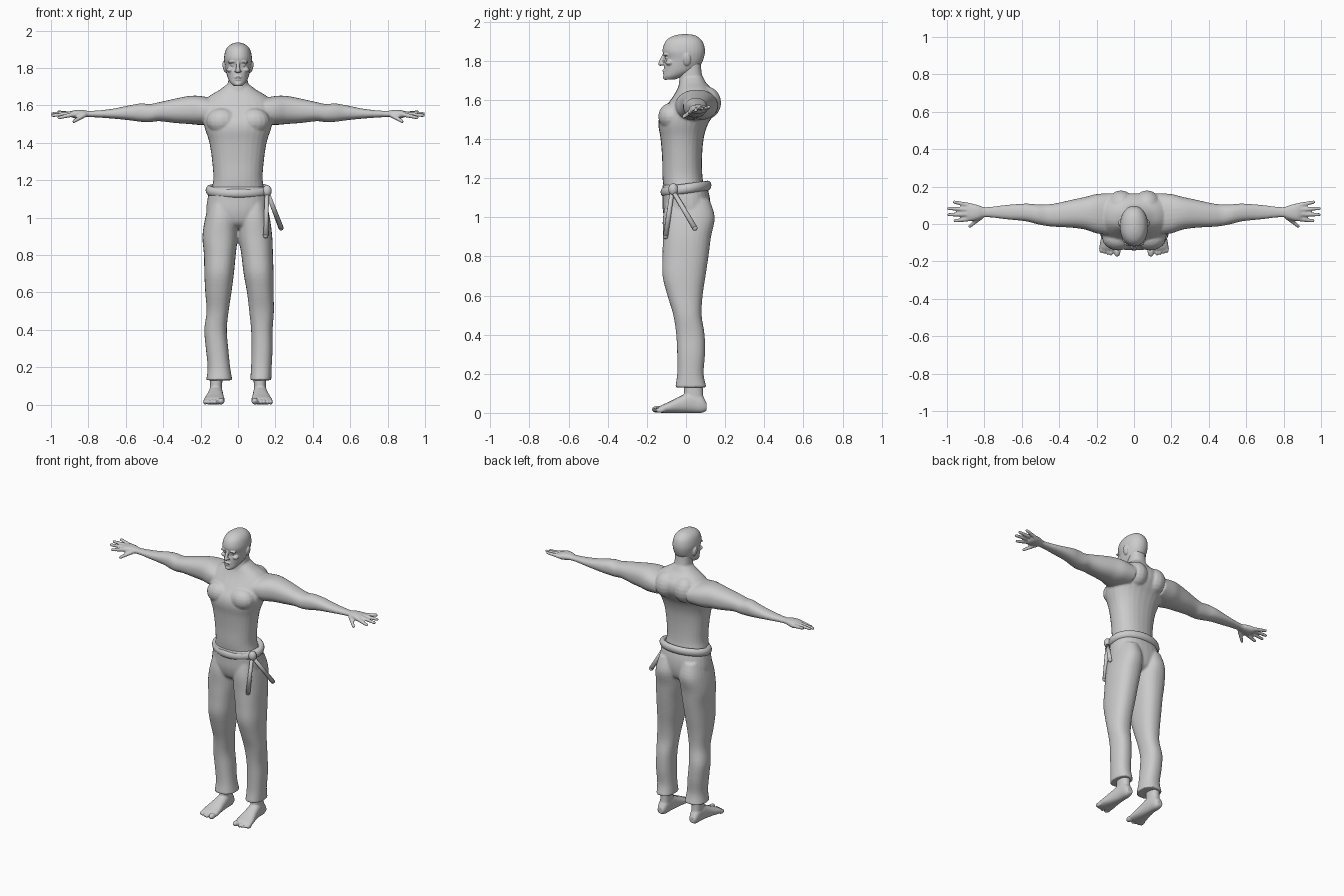
import bpy, bmesh, math
from mathutils import Vector, Matrix

grey = bpy.data.materials.new("plain grey")
grey.diffuse_color = (0.6, 0.6, 0.6, 1)
AXES = {'x': (0, 1, 2), 'y': (1, 0, 2), 'z': (2, 0, 1)}


def spline(a, b, c, d, t):
    return tuple(0.5 * (2*q + (r-p)*t + (2*p-5*q+4*r-s)*t*t + (3*q-p-3*r+s)*t**3)
                 for p, q, r, s in zip(a, b, c, d))


def loft(bm, axis, secs, mirror=1, power=2.3, n=28, sub=4):
    """Rounded rings along an axis; section = (position, min, max, min, max)."""
    k, u, v = AXES[axis]
    fine = []
    for i in range(len(secs) - 1):
        q = [secs[max(0, min(len(secs)-1, i+j))] for j in (-1, 0, 1, 2)]
        fine += [spline(*q, j / sub) for j in range(sub)]
    fine.append(secs[-1])
    rings = []
    for t, a0, a1, b0, b1 in fine:
        ring = []
        for j in range(n):
            w = 2 * math.pi * j / n
            c, s = math.cos(w), math.sin(w)
            p = [0, 0, 0]
            p[k] = t
            p[u] = (a0+a1)/2 + (a1-a0)/2 * math.copysign(abs(c)**(2/power), c)
            p[v] = (b0+b1)/2 + (b1-b0)/2 * math.copysign(abs(s)**(2/power), s)
            ring.append(bm.verts.new((p[0]*mirror, p[1], p[2])))
        rings.append(ring)
    faces = [bm.faces.new(rings[0]), bm.faces.new(rings[-1])]
    for r, q in zip(rings, rings[1:]):
        faces += [bm.faces.new((r[j], r[(j+1) % n], q[(j+1) % n], q[j])) for j in range(n)]
    bmesh.ops.recalc_face_normals(bm, faces=faces)


def ball(bm, loc, size, rot=0):
    m = Matrix.Translation(loc) @ Matrix.Rotation(rot, 4, 'Y') @ Matrix.Diagonal((*size, 1))
    bmesh.ops.create_uvsphere(bm, u_segments=16, v_segments=10, radius=1, matrix=m)


def tube(bm, a, b, r0, r1):
    a, b = Vector(a), Vector(b)
    m = Matrix.Translation((a+b)/2) @ (b-a).to_track_quat('Z', 'Y').to_matrix().to_4x4()
    bmesh.ops.create_cone(bm, cap_ends=True, segments=12, radius1=r0, radius2=r1,
                          depth=(b-a).length, matrix=m)
    ball(bm, a, (r0,)*3)
    ball(bm, b, (r1,)*3)


def finish(bm, name, voxel=0, smooth=3):
    me = bpy.data.meshes.new(name)
    bm.to_mesh(me)
    bm.free()
    me.materials.append(grey)
    me.polygons.foreach_set("use_smooth", [True] * len(me.polygons))
    ob = bpy.data.objects.new(name, me)
    bpy.context.collection.objects.link(ob)
    if voxel:  # fuse the overlapping volumes into one skin
        mod = ob.modifiers.new("fuse", 'REMESH')
        mod.mode = 'VOXEL'
        mod.voxel_size = voxel
        mod.use_smooth_shade = True
        mod = ob.modifiers.new("soften", 'SMOOTH')
        mod.factor = 0.5
        mod.iterations = smooth
    return ob


def sym(rows):
    return [(z, -w, w, y0, y1) for z, w, y0, y1 in rows]


# torso with shoulder blades and chest
body = bmesh.new()
loft(body, 'z', sym([
    (1.12, .15, -.11, .10), (1.2, .132, -.12, .085), (1.3, .138, -.122, .082),
    (1.4, .153, -.13, .09), (1.47, .175, -.141, .11), (1.52, .188, -.133, .138),
    (1.57, .195, -.1, .162), (1.62, .185, -.065, .16), (1.655, .145, -.045, .135),
    (1.685, .095, -.033, .105), (1.72, .05, -.02, .085)]))
for s in (-1, 1):
    ball(body, (s*.07, .1, 1.585), (.075, .08, .085))
    ball(body, (s*.085, -.075, 1.515), (.085, .067, .07))
# neck
loft(body, 'z', sym([(1.64, .075, -.04, .12), (1.70, .056, -.035, .09),
                     (1.74, .052, -.03, .08), (1.79, .05, -.02, .075)]))
# arms and hands
for s in (-1, 1):
    loft(body, 'x', [
        (.12, -.06, .165, 1.5, 1.635), (.2, -.05, .16, 1.495, 1.65),
        (.26, -.03, .145, 1.5, 1.65), (.33, -.02, .13, 1.505, 1.637),
        (.42, -.015, .11, 1.515, 1.617), (.47, -.01, .105, 1.51, 1.607),
        (.52, 0, .105, 1.512, 1.61), (.58, .015, .109, 1.52, 1.6),
        (.68, .025, .102, 1.53, 1.58), (.79, .037, .09, 1.537, 1.57),
        (.83, .025, .1, 1.534, 1.576), (.87, .015, .11, 1.53, 1.575),
        (.895, .025, .108, 1.538, 1.567)], mirror=s)
    for base, tip in [((.82, .035, 1.548), (.878, -.012, 1.514)),
                      ((.88, .027, 1.552), (.957, .017, 1.534)),
                      ((.88, .052, 1.557), (.99, .05, 1.546)),
                      ((.88, .077, 1.557), (.99, .083, 1.556)),
                      ((.88, .1, 1.553), (.96, .117, 1.564))]:
        tube(body, (s*base[0], *base[1:]), (s*tip[0], *tip[1:]), .013, .0095)
finish(body, "torso_and_arms", .006)

# head with face features and ears
head = bmesh.new()
loft(head, 'z', sym([
    (1.703, .022, -.108, -.06), (1.72, .04, -.115, -.015), (1.745, .054, -.113, .04),
    (1.775, .063, -.112, .072), (1.81, .07, -.108, .09), (1.85, .075, -.12, .097),
    (1.89, .068, -.11, .089), (1.915, .053, -.088, .07), (1.93, .03, -.055, .045),
    (1.936, .008, -.02, .01)]), power=2.15)
tube(head, (0, -.113, 1.83), (0, -.13, 1.785), .008, .012)
ball(head, (0, -.112, 1.75), (.022, .01, .005))
ball(head, (0, -.11, 1.738), (.02, .01, .005))
ball(head, (0, -.105, 1.715), (.02, .014, .013))
for s in (-1, 1):
    ball(head, (s*.011, -.12, 1.783), (.008, .012, .007))
    ball(head, (s*.03, -.104, 1.832), (.026, .013, .007), s*.15)
    ball(head, (s*.03, -.098, 1.815), (.012, .01, .006))
    ball(head, (s*.042, -.085, 1.79), (.02, .02, .014))
    ball(head, (s*.072, .005, 1.805), (.01, .02, .031), s*.2)
finish(head, "head", .004, 2)

# trousers: hips and two slightly different legs
legs = bmesh.new()
loft(legs, 'z', [(.94, -.09, .09, -.06, .07), (.97, -.15, .145, -.1, .11),
                 (1.03, -.17, .163, -.118, .125), (1.1, -.163, .163, -.12, .122),
                 (1.165, -.15, .155, -.12, .105)])
depth = [(.13, -.055, .105), (.2, -.045, .09), (.3, -.045, .097), (.4, -.05, .095),
         (.5, -.065, .08), (.6, -.095, .085), (.7, -.12, .1), (.8, -.12, .115),
         (.9, -.118, .128), (1.0, -.118, .147), (1.09, -.1, .12)]
right = [(-.17, -.03), (-.162, -.042), (-.172, -.052), (-.18, -.06), (-.168, -.05),
         (-.175, -.035), (-.18, -.022), (-.182, -.012), (-.19, -.002), (-.175, -.004),
         (-.15, -.02)]
left = [(.065, .178), (.07, .18), (.072, .185), (.07, .185), (.06, .192),
        (.048, .19), (.03, .19), (.018, .187), (.003, .183), (.004, .17), (.02, .15)]
for side in (right, left):
    loft(legs, 'z', [(z, *x, y0, y1) for x, (z, y0, y1) in zip(side, depth)])
finish(legs, "trousers", .007)

# bare feet with toes
for s, name in ((-1, "right_foot"), (1, "left_foot")):
    foot = bmesh.new()
    loft(foot, 'y', [(.106, .1, .14, .012, .05), (.08, .088, .15, 0, .09),
                     (.03, .082, .155, 0, .11), (-.03, .078, .165, 0, .085),
                     (-.09, .072, .18, 0, .055), (-.125, .071, .184, 0, .04),
                     (-.14, .08, .176, .006, .03)], mirror=s)
    loft(foot, 'z', [(.04, .085, .15, -.01, .1), (.09, .085, .15, -.01, .088),
                     (.17, .082, .152, -.01, .085)], mirror=s)
    ball(foot, (s*.09, -.146, .018), (.018, .03, .018))
    for i in range(4):
        ball(foot, (s*(.122 + .018*i), -.146 + .005*i, .014), (.0105, .025, .014))
    finish(foot, name, .005, 2)

# belt ring, lower at the front
belt = bmesh.new()
N, M = 48, 12
ring = []
for i in range(N):
    a = 2 * math.pi * i / N
    for j in range(M):
        b = 2 * math.pi * j / M
        off = .02 * math.cos(b)
        x, y = (.155 + off) * math.cos(a), (.11 + off) * math.sin(a)
        ring.append(belt.verts.new((x + .002, y, 1.146 + .135*y + .026*math.sin(b))))
for i in range(N):
    for j in range(M):
        k, l = (i+1) % N, (j+1) % M
        belt.faces.new((ring[i*M+j], ring[k*M+j], ring[k*M+l], ring[i*M+l]))
bmesh.ops.recalc_face_normals(belt, faces=belt.faces)
finish(belt, "belt")

# knot and the two hanging belt ends
knot = bmesh.new()
ball(knot, (.155, -.065, 1.142), (.025, .025, .032))
finish(knot, "belt_knot")
for i, tip in enumerate([(.148, -.104, .903), (.23, .045, .945)]):
    end = bmesh.new()
    tube(end, (.155, -.07, 1.14), tip, .011, .014)
    finish(end, "belt_end_%d" % (i + 1))
